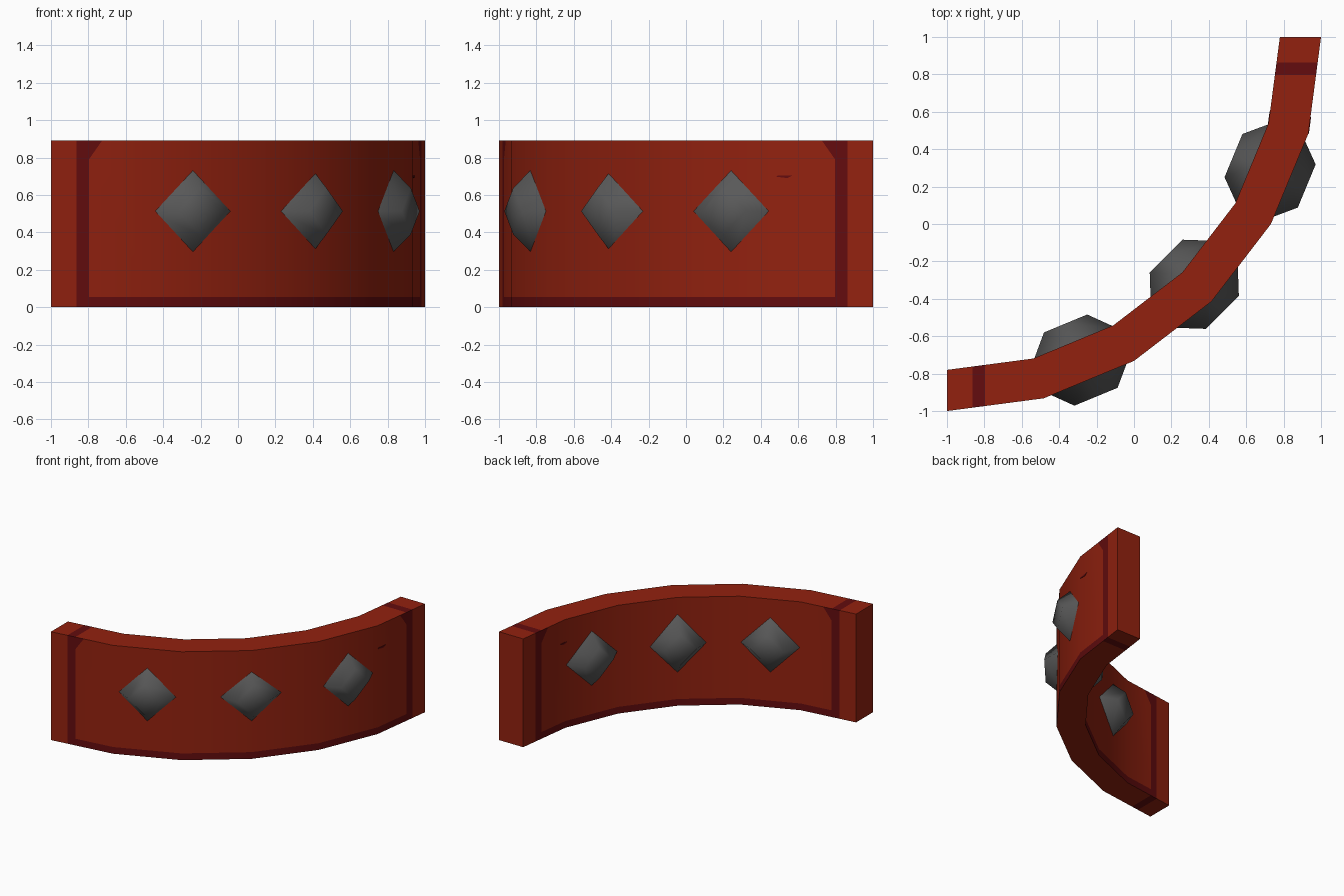
import bpy, bmesh, math
from mathutils import Vector

if "Cube" in bpy.data.objects:
    bpy.data.objects.remove(bpy.data.objects["Cube"])

CX, CY = -1.0, 1.0           # centre of the quarter ring
R_OUT, R_IN, H = 2.0, 1.78, 0.89


def mat(name, rgb):
    m = bpy.data.materials.new(name)
    m.diffuse_color = (*rgb, 1)
    m.use_nodes = True
    m.node_tree.nodes["Principled BSDF"].inputs["Base Color"].default_value = m.diffuse_color
    return m


RED = mat("red paint", (0.29, 0.0155, 0.0048))
DARK = mat("dark red trim", (0.125, 0.0037, 0.0044))
GREY = mat("grey metal", (0.10, 0.10, 0.10))


def finish(bm, name, mats):
    bmesh.ops.recalc_face_normals(bm, faces=bm.faces)
    me = bpy.data.meshes.new(name)
    bm.to_mesh(me)
    bm.free()
    for m in mats:
        me.materials.append(m)
    ob = bpy.data.objects.new(name, me)
    bpy.context.collection.objects.link(ob)
    return ob


def polar(r, a, t=0.0, z=0.0):
    """Point at radius r, angle a, shifted t along the tangent."""
    a = math.radians(a)
    return Vector((CX + r * math.sin(a) + t * math.cos(a),
                   CY - r * math.cos(a) + t * math.sin(a), z))


# Curved wall: six straight segments over 90 degrees, square ends
bm = bmesh.new()
path = [polar(R_OUT, i * 15) for i in range(7)]
inner = [polar(R_IN, i * 15) for i in range(7)]
for i in range(6):
    quad = [path[i], path[i + 1], inner[i + 1], inner[i]]
    low = [bm.verts.new(p) for p in quad]
    top = [bm.verts.new(p + Vector((0, 0, H))) for p in quad]
    bm.faces.new(low)
    bm.faces.new(top)
    for k in range(4):
        if (k == 1 and i < 5) or (k == 3 and i > 0):
            continue
        n = (k + 1) % 4
        bm.faces.new((low[k], low[n], top[n], top[k]))
# ends pulled to the exact x = -1 and y = 1 planes already by the polar layout
bmesh.ops.remove_doubles(bm, verts=bm.verts, dist=1e-4)

# Cut lines of the trim: end stripes, flared upper corners, bottom edge
E0, E1, FLARE, ZF, ZB = -0.863, -0.797, 0.7, 0.79, 0.055
cuts = [((0, 0, ZB), (0, 0, 1))]
for e in (E0, E1):
    cuts += [((e, 0, 0), (1, 0, 0)), ((0, -e, 0), (0, 1, 0))]
cuts += [((E1, 0, ZF), (1, 0, -FLARE)), ((0, -E1, ZF), (0, -1, -FLARE))]
for co, no in cuts:
    bmesh.ops.bisect_plane(bm, geom=bm.verts[:] + bm.edges[:] + bm.faces[:],
                           plane_co=co, plane_no=Vector(no).normalized(), dist=1e-5)
bmesh.ops.recalc_face_normals(bm, faces=bm.faces)
for f in bm.faces:
    c = f.calc_center_median()
    e = min(c.x, -c.y)
    side = abs(f.normal.z) < 0.5
    stripe = E0 < e < E1
    flare = side and c.z > ZF and E0 < e < E1 + FLARE * (c.z - ZF)
    edge = side and c.z < ZB and e > E0
    f.material_index = int(stripe or flare or edge)
wall = finish(bm, "curved_wall", [RED, DARK])
bpy.context.view_layer.objects.active = wall
wall.select_set(True)
bpy.ops.object.shade_smooth_by_angle(angle=math.radians(30))
wall.select_set(False)


# Diamond studs with blunt caps, on both faces of the wall
def stud(name, a, r_base, r_cap, base, cap, z=0.513):
    bm = bmesh.new()
    dirs = [(1, 0), (0, 1), (-1, 0), (0, -1)]
    b = [bm.verts.new(polar(r_base, a, base * t, z + base * h)) for t, h in dirs]
    c = [bm.verts.new(polar(r_cap, a, cap * t, z + cap * h)) for t, h in dirs]
    mid = bm.verts.new(polar(r_cap, a, 0, z))
    for k in range(4):
        n = (k + 1) % 4
        bm.faces.new((b[k], b[n], c[n], c[k]))
        bm.faces.new((c[k], c[n], mid))
    bm.faces.new(b)
    for f in bm.faces:
        f.smooth = len(f.verts) == 3 or f.calc_area() < 0.1
    finish(bm, name, [GREY])


for i, a in enumerate((22.5, 45, 67.5)):
    stud(f"outer_stud_{i + 1}", a, 1.95, 2.082, 0.248, 0.125)
    stud(f"inner_stud_{i + 1}", a, 1.79, 1.658, 0.248, 0.125)

# Small paint scratch showing on both faces near one end
bm = bmesh.new()
ring = []
for r in (1.762, 1.986):
    ring.append([bm.verts.new(polar(r, 82.5, t, z)) for t, z in
                 ((-0.26, 0.697), (-0.2, 0.69), (-0.17, 0.705), (-0.25, 0.705))])
bm.faces.new(ring[0])
bm.faces.new(ring[1])
for k in range(4):
    n = (k + 1) % 4
    bm.faces.new((ring[0][k], ring[0][n], ring[1][n], ring[1][k]))
finish(bm, "paint_scratch", [DARK])
